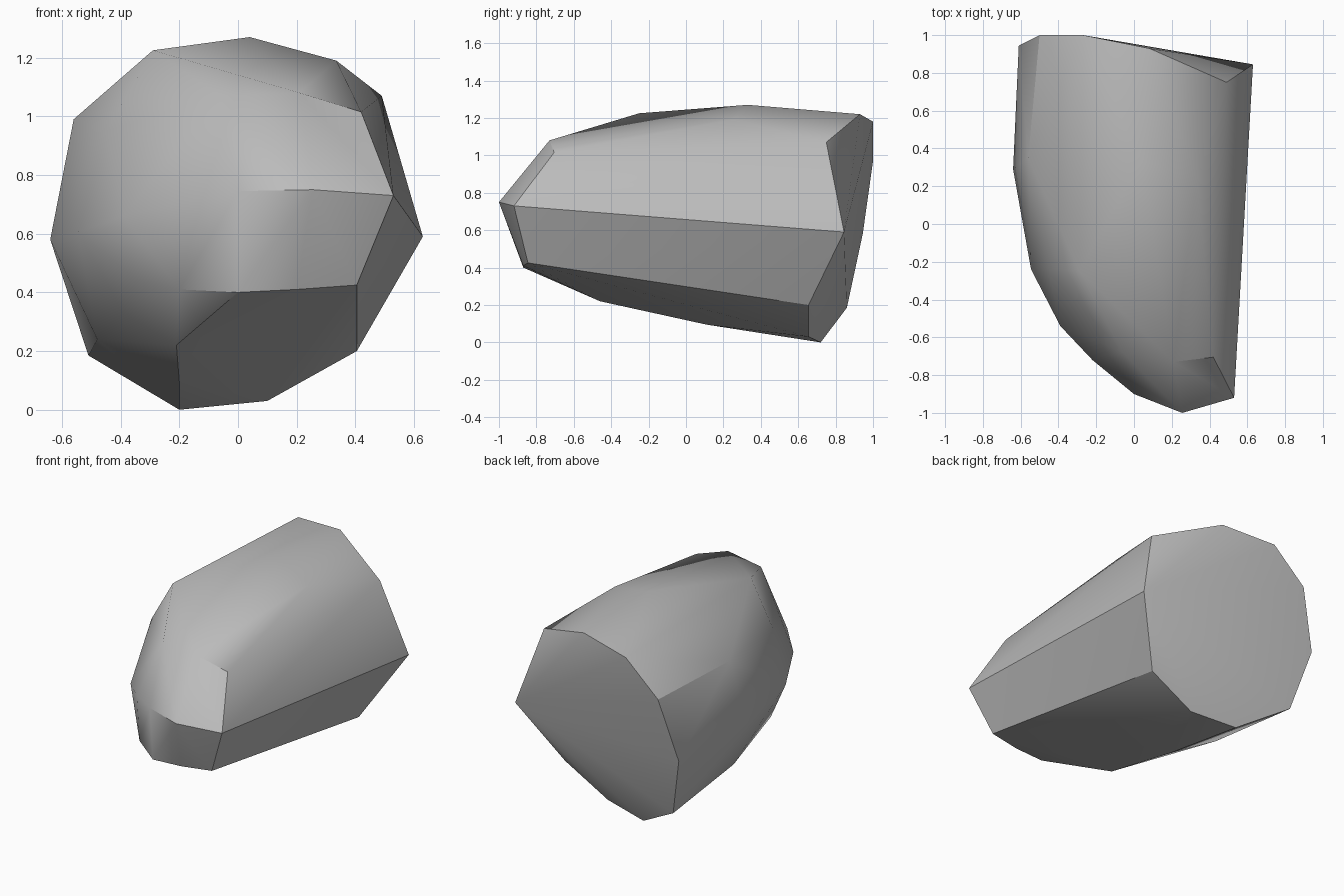
import bpy
import bmesh
import math

# Remove the default object
default_cube = bpy.data.objects.get("Cube")
if default_cube:
    bpy.data.objects.remove(default_cube, do_unlink=True)


def make_material(name, colour):
    material = bpy.data.materials.new(name)
    material.use_nodes = True
    material.diffuse_color = colour
    shader = next(node for node in material.node_tree.nodes
                  if node.type == "BSDF_PRINCIPLED")
    shader.inputs["Base Color"].default_value = colour
    shader.inputs["Roughness"].default_value = 0.8
    return material


def make_faceted_solid(name, sections, material):
    """Wrap a tight convex skin around a set of named cross-sections."""
    bm = bmesh.new()
    for section in sections:
        for corner in section:
            bm.verts.new(corner)
    hull = bmesh.ops.convex_hull(bm, input=list(bm.verts))
    # Corners swallowed by the skin are dropped
    unused = [vert for vert in bm.verts if not vert.link_faces]
    bmesh.ops.delete(bm, geom=unused, context="VERTS")
    bmesh.ops.recalc_face_normals(bm, faces=list(bm.faces))
    mesh = bpy.data.meshes.new(name)
    bm.to_mesh(mesh)
    bm.free()
    mesh.materials.append(material)
    solid = bpy.data.objects.new(name, mesh)
    bpy.context.collection.objects.link(solid)
    return solid


def smooth_with_sharp_edges(solid, angle):
    bpy.ops.object.select_all(action="DESELECT")
    solid.select_set(True)
    bpy.context.view_layer.objects.active = solid
    bpy.ops.object.shade_smooth_by_angle(angle=math.radians(angle))


# Broken-off rear end, a rough ten-sided rim
rear_rim = [
    (.63, .845, .59), (.49, .75, 1.07), (.08, .93, 1.22), (-.27, 1, 1.18),
    (-.5, 1, .97), (-.61, .945, .58), (-.51, .86, .185), (-.2, .72, 0),
    (.1, .655, .03), (.405, .655, .2),
]

# Flat flank on the left, where it meets the nose
flank_front = [(.53, -.92, .73), (.405, -.845, .425), (.42, -.705, 1.015)]

# Gently arched crown
crown = [
    (.335, .25, 1.19), (.04, .33, 1.27), (-.29, -.25, 1.225),
    (-.06, -.68, 1.07), (.21, -.73, 1.08),
]

# Rounded right side
rounded_side = [
    (-.56, .35, .99), (-.64, .29, .58), (-.545, -.24, .605),
    (-.45, -.24, .95), (-.39, -.54, .66), (-.22, -.72, .7),
]

# Blunt nose ridge
nose = [(0, -.9, .745), (.255, -1, .75), (0, -.87, .4), (.2, -.87, .41)]

# Sloping belly
belly = [
    (-.2, -.72, .41), (-.34, -.53, .44), (-.39, -.31, .33),
    (-.48, .2, .24), (-.21, -.46, .22), (-.2, .11, .095),
]

stone_grey = make_material("stone grey", (.5, .5, .5, 1))
stone = make_faceted_solid(
    "stone",
    [rear_rim, flank_front, crown, rounded_side, nose, belly],
    stone_grey,
)
smooth_with_sharp_edges(stone, 30)
